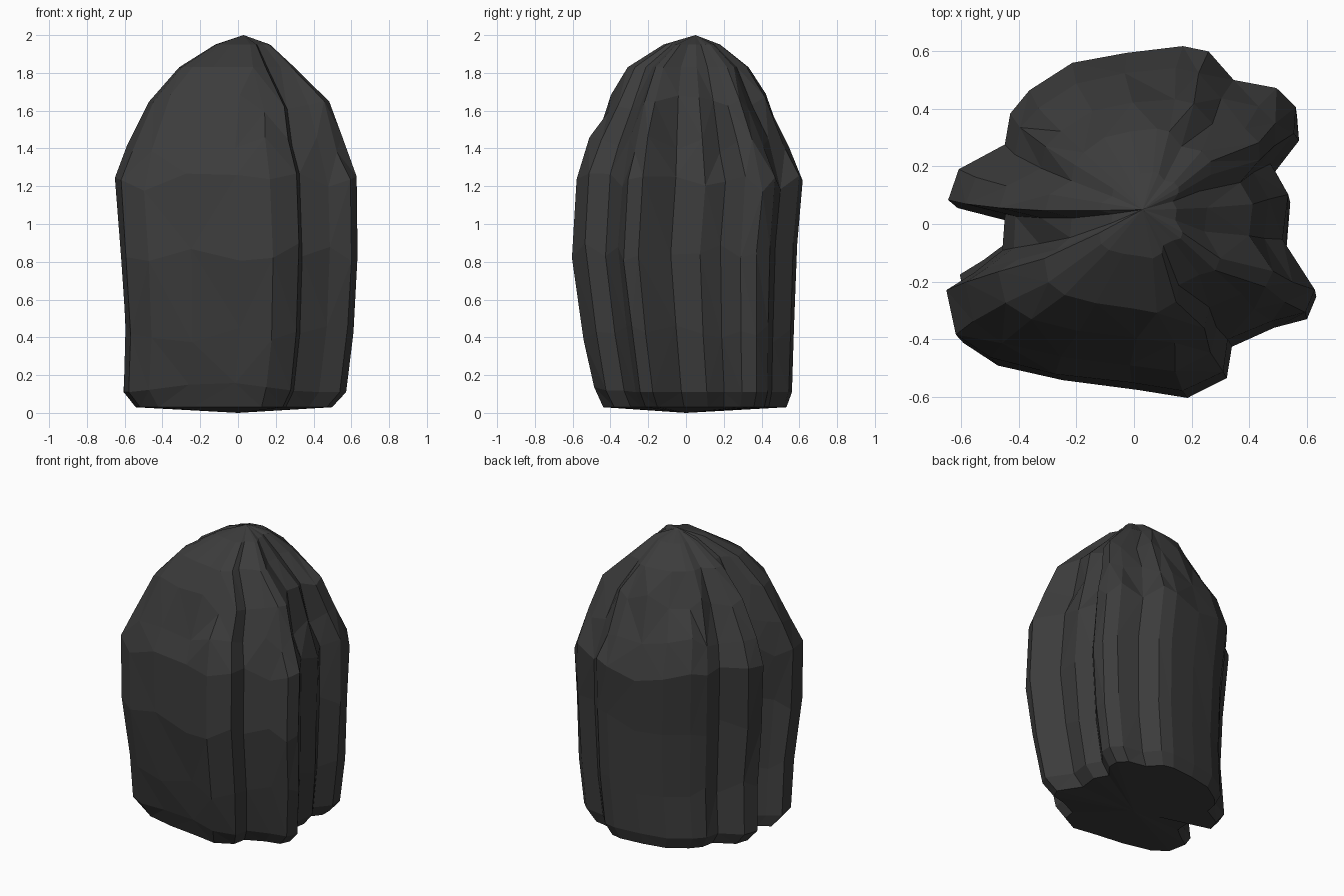
import bpy, bmesh, math, random

if "Cube" in bpy.data.objects:
    bpy.data.objects.remove(bpy.data.objects["Cube"])
random.seed(4)

# Widest horizontal outline of the boulder, counter-clockwise from the right
OUTLINE = [(.55, .09), (.53, -.07), (.645, -.25), (.61, -.33), (.49, -.36), (.34, -.43),
           (.32, -.54), (.18, -.615), (0, -.585), (-.27, -.55), (-.5, -.495), (-.62, -.41),
           (-.65, -.25), (-.56, -.19), (-.46, -.11), (-.45, .02), (-.645, .07), (-.61, .18),
           (-.45, .27), (-.43, .38), (-.36, .46), (-.21, .56), (-.02, .6), (.18, .62),
           (.27, .6), (.36, .5), (.51, .47), (.575, .4), (.575, .31), (.49, .2)]
# Height, then reach towards left, right, front, back
ROWS = [(.03, -.54, .50, -.44, .53), (.11, -.61, .58, -.49, .56), (.42, -.60, .62, -.55, .57),
        (.85, -.62, .645, -.615, .59), (1.22, -.65, .635, -.59, .62), (1.42, -.59, .56, -.52, .54),
        (1.64, -.47, .49, -.42, .435), (1.83, -.31, .30, -.31, .33), (1.95, -.12, .17, -.12, .18)]

rock = bpy.data.materials.new("charcoal rock")
rock.diffuse_color = (.045, .045, .045, 1)
rock.use_nodes = True
rock.node_tree.nodes["Principled BSDF"].inputs["Base Color"].default_value = rock.diffuse_color

bm = bmesh.new()
rings = []
for i, (z, left, right, front, back) in enumerate(ROWS):
    cx, cy = (left + right) / 2, (front + back) / 2
    ring = []
    for x, y in OUTLINE:
        px = cx + x * (right - left) / 1.295
        py = cy + y * (back - front) / 1.235
        inner = 0 < i < len(ROWS) - 2
        dz = random.uniform(-.05, .05) if inner and i > 1 else 0
        # Uneven facets, and a lifted lower front edge
        k = random.uniform(.985, 1.0) if inner else 1
        if i == 1 and y < -.4:
            dz += .06 * max(0, 1 - abs(x + .1) / .5)
        ring.append(bm.verts.new((px * k, py * k, z + dz)))
    rings.append(ring)

# Side facets
n = len(OUTLINE)
for a, b in zip(rings, rings[1:]):
    for j in range(n):
        k = (j + 1) % n
        bm.faces.new((a[j], a[k], b[k], b[j]))

# Rough crown and slightly sunken-in underside
top = bm.verts.new((.03, .05, 2))
bottom = bm.verts.new((0, 0, 0))
for j in range(n):
    k = (j + 1) % n
    bm.faces.new((rings[-1][j], rings[-1][k], top))
    bm.faces.new((rings[0][k], rings[0][j], bottom))
bmesh.ops.triangulate(bm, faces=bm.faces[:])
bmesh.ops.recalc_face_normals(bm, faces=bm.faces[:])

mesh = bpy.data.meshes.new("boulder")
bm.to_mesh(mesh)
bm.free()
mesh.materials.append(rock)
boulder = bpy.data.objects.new("boulder", mesh)
bpy.context.collection.objects.link(boulder)
